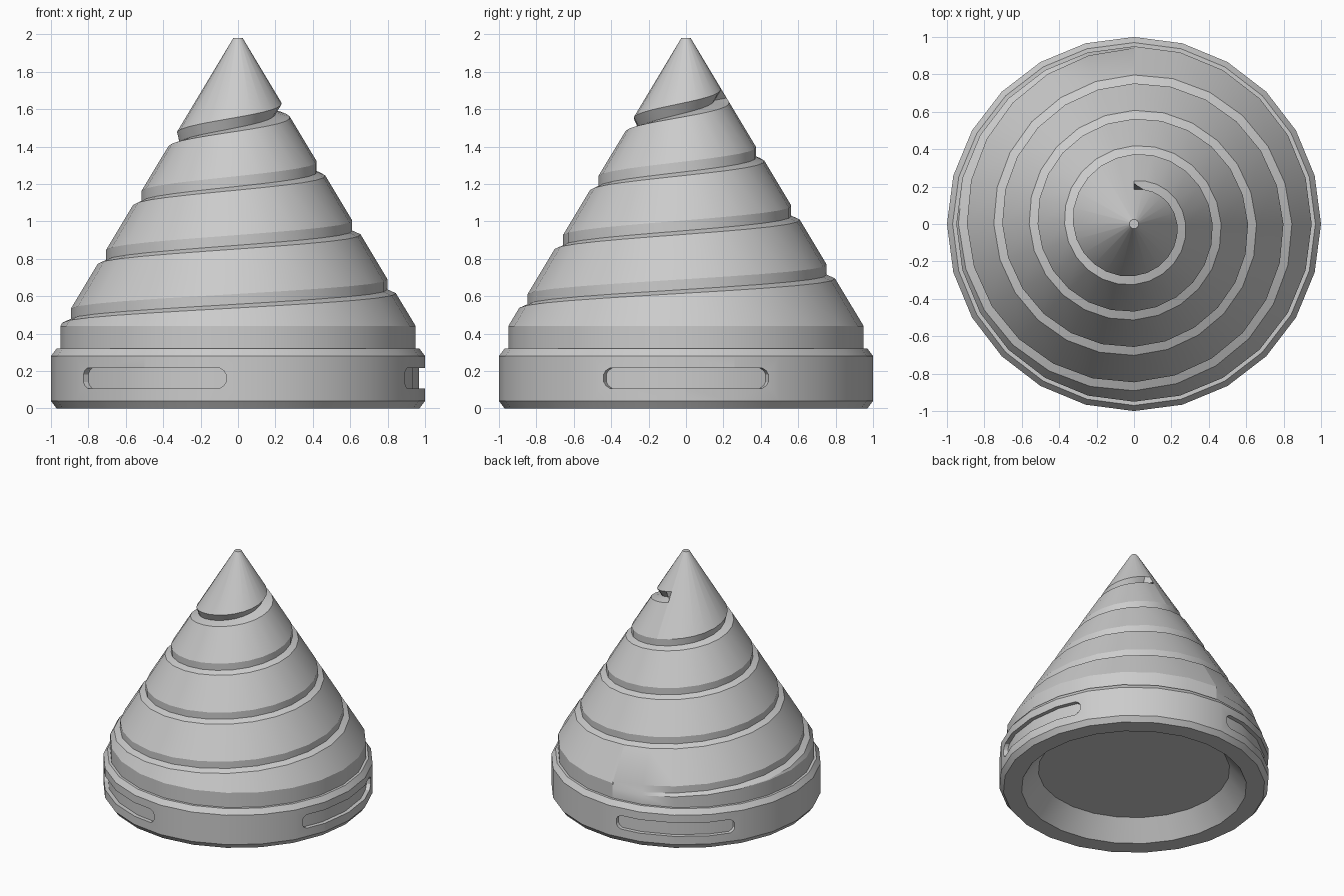
import bpy, bmesh
from math import sin, cos, radians

if "Cube" in bpy.data.objects:
    bpy.data.objects.remove(bpy.data.objects["Cube"])

SIDES = 24
grey = bpy.data.materials.new("light_grey")
grey.use_nodes = True
COLOUR = (0.6, 0.6, 0.6, 1)
grey.diffuse_color = COLOUR
grey.node_tree.nodes["Principled BSDF"].inputs["Base Color"].default_value = COLOUR


def make(name, bm):
    bmesh.ops.remove_doubles(bm, verts=bm.verts, dist=0.0005)
    bmesh.ops.recalc_face_normals(bm, faces=bm.faces)
    mesh = bpy.data.meshes.new(name)
    bm.to_mesh(mesh)
    bm.free()
    mesh.materials.append(grey)
    obj = bpy.data.objects.new(name, mesh)
    bpy.context.collection.objects.link(obj)
    return obj


def smooth(obj):
    bpy.ops.object.select_all(action="DESELECT")
    obj.select_set(True)
    bpy.context.view_layer.objects.active = obj
    bpy.ops.object.shade_smooth_by_angle(angle=radians(28))


def polar(r, degrees, z):
    return (r * cos(radians(degrees)), r * sin(radians(degrees)), z)


def skin(bm, columns, close_rows=False):
    """Quads between neighbouring columns of points."""
    grid = [[bm.verts.new(p) for p in col] for col in columns]
    for a, b in zip(grid, grid[1:]):
        rows = len(a)
        for i in range(rows if close_rows else rows - 1):
            k = (i + 1) % rows
            bm.faces.new((a[i], a[k], b[k], b[i]))
    return grid


# Cone with a spiral groove that climbs counterclockwise
TOP, SHOULDER, WIDE = 1.98, 0.44, 0.95
TIP, PITCH, START = 0.025, 0.315, 0.455


def cone_r(z):
    return min(WIDE, TIP + (TOP - z) * (WIDE - TIP) / (TOP - SHOULDER))


def cone_column(j):
    angle = 90 + 360 * j / SIDES
    pts = [(0, TOP), (TIP, TOP)]
    for turn in (3, 2, 1, 0):
        z = START + PITCH * (turn + j / SIDES)
        zb, zc = z - 0.055, z - 0.075
        undercut = 0.035 * max(0, min(1, (z - 1.4) / 0.2))
        inner = cone_r(z) - undercut
        # the groove runs out at both of its ends
        if (turn == 3 and j == SIDES) or (turn == 0 and j == 0):
            inner = cone_r(zb)
        pts += [(cone_r(z), z), (inner, zb), (cone_r(zc), zc)]
    pts += [(WIDE, min(SHOULDER, pts[-1][1])), (WIDE, 0.31)]
    return [polar(r, angle, z) for r, z in pts]


bm = bmesh.new()
skin(bm, [cone_column(j) for j in range(SIDES + 1)])
smooth(make("spiral_cone", bm))

# Chamfered base ring with a tapered recess underneath
profile = [(0, 0.15), (0.71, 0.15), (0.835, 0), (0.97, 0), (1, 0.04),
           (1, 0.28), (0.97, 0.32), (0, 0.32)]
bm = bmesh.new()
skin(bm, [[polar(r, 360 * j / SIDES, z) for r, z in profile]
          for j in range(SIDES + 1)])
base = make("base_ring", bm)

# Three rounded slots around the base, cut to follow its flat sides
half = [(26.3, 0.02), (25.6, 0.04), (24.2, 0.055), (15, 0.055)]
outline = [(-a, h) for a, h in half] + [(0, 0.055)] + half[::-1]
MID = 180 / SIDES


def slot_column(centre, a, h):
    off = abs(a) % (2 * MID) - MID
    floor = 0.968 * cos(radians(MID)) / cos(radians(off))
    return [polar(r, centre + a, 0.162 + s * h)
            for r, s in ((floor, -1), (1.1, -1), (1.1, 1), (floor, 1))]


bm = bmesh.new()
for centre in (0, 120, 240):
    grid = skin(bm, [slot_column(centre, a, h) for a, h in outline], True)
    bm.faces.new(grid[0])
    bm.faces.new(grid[-1])
cutter = make("slot_cutter", bm)
cutter.hide_render = True

cut = base.modifiers.new("slots", "BOOLEAN")
cut.operation = "DIFFERENCE"
cut.solver = "EXACT"
cut.object = cutter
bpy.context.view_layer.objects.active = base
bpy.ops.object.modifier_apply(modifier=cut.name)
bpy.data.objects.remove(cutter)
smooth(base)
